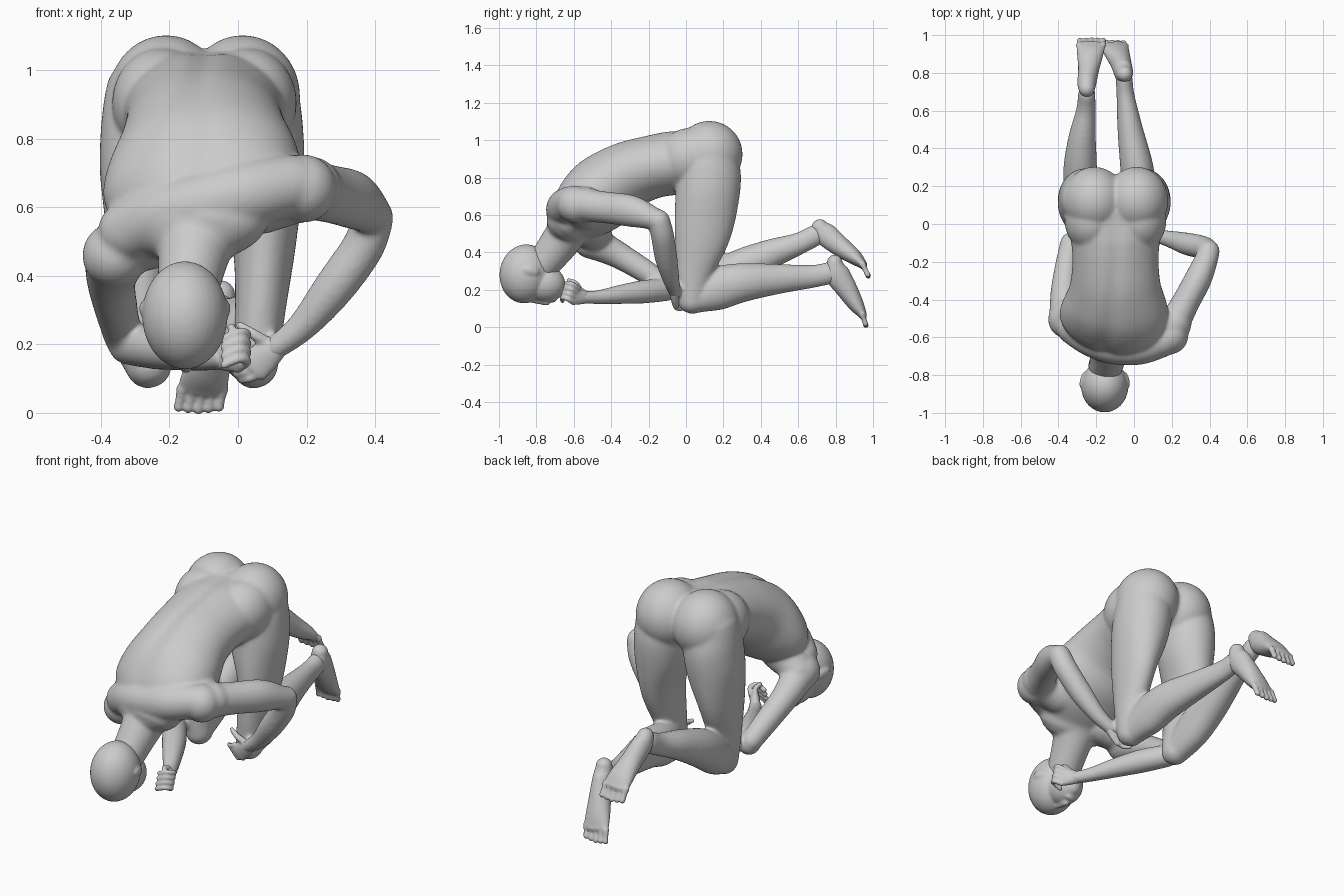
import bpy, bmesh, math
from mathutils import Vector, Matrix


def spline(p, i, u):
    # Catmull-Rom blend of station i to i+1
    a, b, c, d = p[max(i-1, 0)], p[i], p[i+1], p[min(i+2, len(p)-1)]
    return [0.5*(2*y + (z-x)*u + (2*x-5*y+4*z-w)*u*u + (3*y-x-3*z+w)*u**3)
            for x, y, z, w in zip(a, b, c, d)]


def loft(bm, stations, side=(1, 0, 0), n=24, sub=5, groove=0):
    """Round-ended tube; station = x, y, z, half width, half depth, side tilt."""
    st = []
    for s in stations:
        s = list(s)
        if len(s) == 4:
            s.append(s[3])
        if len(s) == 5:
            s.append(0)
        st.append(s)
    pts = [spline(st, i, k/sub) for i in range(len(st)-1) for k in range(sub)] + [st[-1]]
    rings = []
    for i, p in enumerate(pts):
        t = (Vector(pts[min(i+1, len(pts)-1)][:3]) - Vector(pts[max(i-1, 0)][:3])).normalized()
        s = Vector(side) + Vector((0, 0, p[5]))
        s = (s - t*s.dot(t)).normalized()
        rings.append((Vector(p[:3]), t, s, t.cross(s), p[3], p[4]))

    def cap(r, sign):
        m = min(r[4], r[5])
        return [(r[0] + r[1]*sign*m*math.sin(q), r[1], r[2], r[3],
                 r[4]*math.cos(q), r[5]*math.cos(q)) for q in (0.35, 0.7, 1.05, 1.35, 1.52)]
    rings = cap(rings[0], -1)[::-1] + rings + cap(rings[-1], 1)
    loops = []
    for c, t, s, v, a, b in rings:
        loop = []
        for k in range(n):
            q = 2*math.pi*k/n
            dip = 1 - groove*math.exp(-((q - math.pi/2)/.16)**2)  # spine furrow
            loop.append(bm.verts.new(c + s*a*math.cos(q) + v*b*math.sin(q)*dip))
        loops.append(loop)
    for A, B in zip(loops, loops[1:]):
        for k in range(n):
            bm.faces.new((A[k], A[(k+1) % n], B[(k+1) % n], B[k]))
    bm.faces.new(loops[0][::-1])
    bm.faces.new(loops[-1])


def ball(bm, c, r, rot=(0, 0, 0)):
    m = Matrix.Translation(c)
    for ang, ax in zip(rot, 'XYZ'):
        m = m @ Matrix.Rotation(math.radians(ang), 4, ax)
    bmesh.ops.create_uvsphere(bm, u_segments=32, v_segments=20, radius=1,
                              matrix=m @ Matrix.Diagonal((*r, 1)))


def finish(bm, name, voxel, smooth):
    # fuse the overlapping volumes into one smooth skin
    bmesh.ops.recalc_face_normals(bm, faces=bm.faces[:])
    me = bpy.data.meshes.new(name)
    bm.to_mesh(me)
    bm.free()
    ob = bpy.data.objects.new(name, me)
    bpy.context.collection.objects.link(ob)
    r = ob.modifiers.new("fuse", 'REMESH')
    r.mode = 'VOXEL'
    r.voxel_size = voxel
    r.use_smooth_shade = True
    s = ob.modifiers.new("soften", 'SMOOTH')
    s.factor = 0.5
    s.iterations = smooth


# ---- body: trunk, arms, legs ----
body = bmesh.new()
loft(body, [(-.098, .06, .92, .25, .145), (-.098, -.05, .885, .24, .172),
            (-.098, -.18, .86, .228, .172), (-.098, -.32, .81, .24, .183, .1),
            (-.098, -.44, .725, .28, .2, .22), (-.11, -.54, .635, .288, .175, .3),
            (-.12, -.61, .565, .22, .13, .32)], n=60, groove=.07)
# buttocks and hips
for m in (-1, 1):
    ball(body, (-.098 + m*.112, .125, .925), (.168, .178, .178), (25, 0, 0))
    ball(body, (-.098 + m*.125, .02, .905), (.145, .17, .16), (10, 0, 0))
# shoulder yoke and neck
loft(body, [(-.32, -.55, .53, .09), (-.22, -.61, .58, .095), (-.1, -.645, .61, .098),
            (.03, -.645, .64, .1), (.15, -.615, .665, .09)], (0, 0, 1))
loft(body, [(-.115, -.6, .56, .14, .11), (-.13, -.67, .46, .105, .105), (-.15, -.76, .34, .088, .09)])
# arm on the +x side
U = (0, 0, 1)
ball(body, (.19, -.59, .655), (.098, .1, .1))
loft(body, [(.06, -.54, .63, .11), (.14, -.55, .65, .105), (.21, -.53, .655, .095)], U)
loft(body, [(.19, -.57, .655, .09), (.265, -.43, .64, .085, .075), (.34, -.29, .62, .085, .072),
            (.39, -.17, .58, .06)], U)
loft(body, [(.395, -.145, .57, .06), (.365, -.125, .485, .062), (.28, -.105, .365, .06),
            (.19, -.08, .255, .045), (.11, -.06, .19, .035)], U)
# arm on the -x side
ball(body, (-.36, -.505, .46), (.095, .1, .095))
loft(body, [(-.22, -.52, .54, .11), (-.3, -.5, .51, .105), (-.35, -.48, .47, .09)], U)
loft(body, [(-.36, -.49, .45, .09), (-.37, -.36, .385, .072), (-.355, -.22, .3, .063),
            (-.335, -.1, .22, .056)], U)
loft(body, [(-.32, -.1, .2, .06), (-.24, -.22, .19, .063), (-.16, -.35, .175, .052),
            (-.09, -.47, .16, .038), (-.045, -.55, .16, .034)], U)
# thighs
thigh = [(.14, .13, .92, .14, .145), (.145, .125, .82, .146, .17), (.158, .112, .68, .136, .17),
         (.176, .088, .5, .095, .152), (.165, .045, .3, .074, .104), (.15, .03, .14, .068, .075)]
for m, c in ((1, -.1), (-1, -.11)):
    loft(body, [(c + m*s[0], *s[1:]) for s in thigh], n=32)
# lower legs
loft(body, [(.045, .03, .14, .065, .072), (.03, .15, .2, .085, .115), (.015, .3, .238, .088, .105),
            (-.02, .5, .258, .068, .08), (-.045, .68, .272, .048, .062), (-.052, .77, .29, .045, .06)])
loft(body, [(-.265, .03, .14, .065, .072), (-.28, .14, .22, .085, .105), (-.285, .28, .31, .09, .102),
            (-.275, .45, .39, .074, .08), (-.255, .6, .445, .052, .06), (-.25, .69, .49, .046, .058)])
finish(body, "body", .008, 18)

# ---- head ----
head = bmesh.new()
ball(head, (-.155, -.86, .285), (.125, .137, .158), (-8, 0, 0))
ball(head, (-.152, -.76, .235), (.09, .115, .1), (-10, 0, 0))
ball(head, (-.15, -.69, .21), (.05, .045, .055))
loft(head, [(-.152, -.83, .147, .016), (-.152, -.745, .135, .02)])
ball(head, (-.152, -.71, .15), (.033, .02, .018))
for m in (-1, 1):
    ball(head, (-.155 + m*.116, -.825, .3), (.014, .045, .026), (-12, 0, m*14))
finish(head, "head", .007, 6)

# ---- feet ----


def foot(name, path, toe):
    bm = bmesh.new()
    loft(bm, path)
    end = path[-1]
    d = Vector(toe)
    w = end[3]
    for i in range(5):
        f = (i - 2)/2
        p = Vector(end[:3]) + Vector((f*w*.82, 0, 0))
        q = p + d*(1 - .06*abs(i - 2))
        loft(bm, [(*p, .018), (*((p + q)/2), .014), (*q, .015)], n=12, sub=2)
    finish(bm, name, .006, 3)


foot("right_foot", [(-.05, .795, .345, .042, .042), (-.055, .805, .29, .05, .066),
                    (-.07, .855, .21, .056, .058), (-.092, .91, .12, .068, .042),
                    (-.104, .942, .07, .072, .024)], (-.012, .02, -.06))
foot("left_foot", [(-.25, .715, .535, .042, .044), (-.25, .745, .498, .05, .062),
                   (-.24, .82, .435, .056, .055), (-.232, .9, .375, .07, .042),
                   (-.228, .945, .335, .076, .024)], (.004, .03, -.062))

# ---- hands ----
hand = bmesh.new()
loft(hand, [(.125, -.062, .2, .03, .03), (.085, -.06, .17, .045, .025), (.045, -.055, .135, .05, .02)], (.6, 0, -.8))
for i in range(4):
    o = Vector((.65, 0, -.75))*(i - 1.7)*.024
    p = Vector((.045, -.055, .14)) + o
    loft(hand, [(*p, .014), (*(p + Vector((-.03, .005, -.015))), .013),
                (*(p + Vector((-.055, .03, -.022))), .011)], U, n=12)
loft(hand, [(.09, -.06, .2, .02), (.045, -.07, .23, .016), (.005, -.06, .255, .012)], (0, 1, 0), n=12)
finish(hand, "open_hand", .006, 4)

fist = bmesh.new()
loft(fist, [(-.05, -.54, .16, .036, .03), (-.02, -.58, .17, .052, .026), (-.005, -.6, .18, .055, .024)], U)
for i in range(4):
    z = .13 + .026*i
    y = -.6 + .008*i
    loft(fist, [(.0, y, z, .014), (.026, y - .03, z + .02, .014), (.005, y - .06, z + .028, .013),
                (-.04, y - .06, z + .01, .012)], U, n=12)
loft(fist, [(-.03, -.57, .2, .018), (-.015, -.59, .235, .014), (-.02, -.625, .25, .012)], (1, 0, 0), n=12)
finish(fist, "closed_hand", .006, 3)
